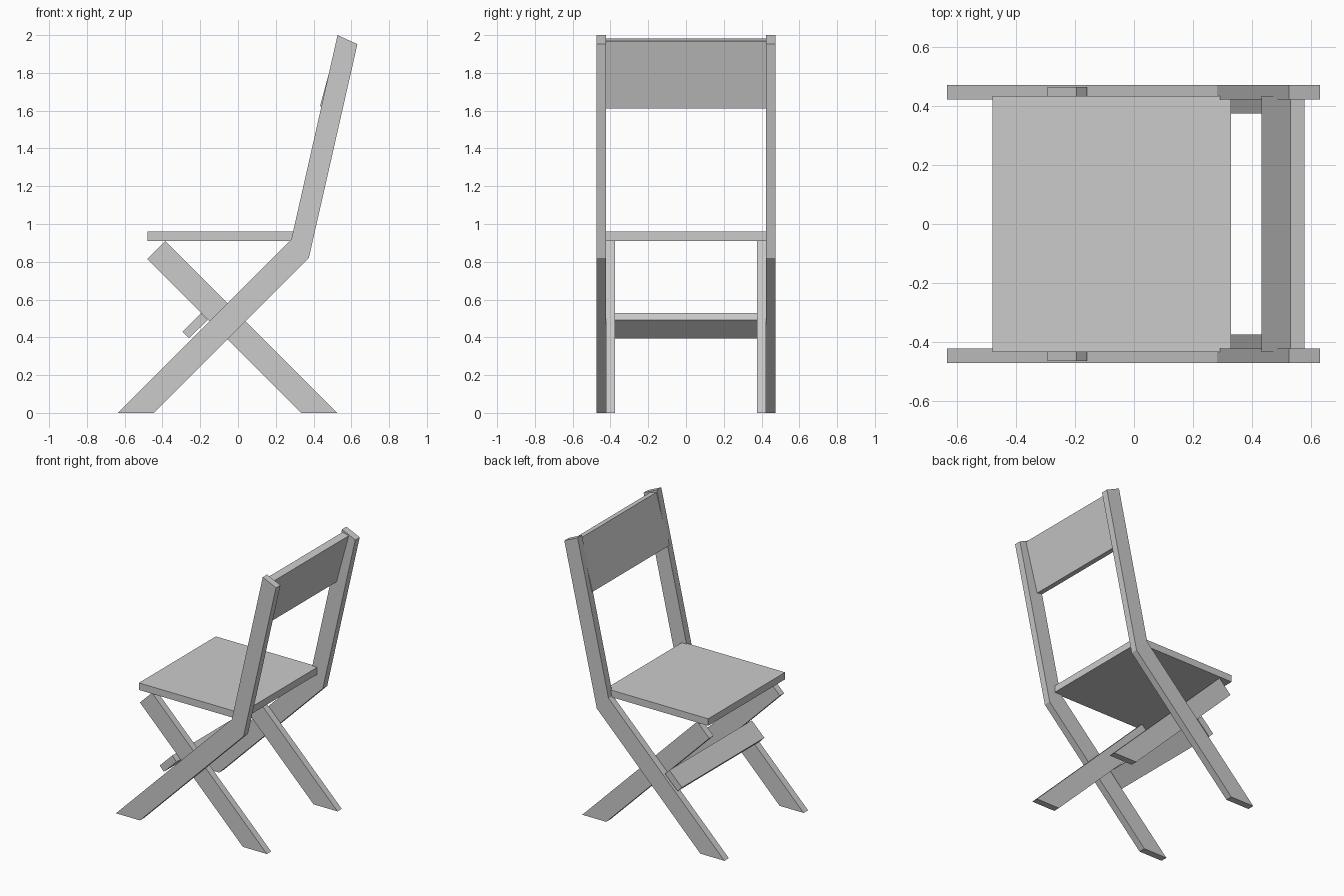
import bpy

if "Cube" in bpy.data.objects:
    bpy.data.objects.remove(bpy.data.objects["Cube"])


def extrude_profile(name, pts, y0, y1):
    """Solid made by sweeping an (x, z) outline from y0 to y1."""
    n = len(pts)
    verts = [(x, y0, z) for x, z in pts] + [(x, y1, z) for x, z in pts]
    faces = [tuple(range(n)), tuple(range(2 * n - 1, n - 1, -1))]
    faces += [(i, i + n, (i + 1) % n + n, (i + 1) % n) for i in range(n)]
    mesh = bpy.data.meshes.new(name)
    mesh.from_pydata(verts, [], faces)
    obj = bpy.data.objects.new(name, mesh)
    bpy.context.collection.objects.link(obj)
    return obj


# Side outlines, listed counter-clockwise as seen from the front
back_post = [(-0.635, 0), (-0.445, 0), (0.375, 0.82),
             (0.632, 1.952), (0.527, 2.0), (0.282, 0.917)]
cross_leg = [(0.335, 0), (0.525, 0), (-0.385, 0.91), (-0.48, 0.815)]
seat = [(-0.48, 0.91), (0.33, 0.91), (0.33, 0.96), (-0.48, 0.96)]
stretcher = [(-0.294, 0.43), (-0.26, 0.395), (-0.16, 0.492), (-0.195, 0.528)]
backrest = [(0.434, 1.624), (0.483, 1.612), (0.58, 1.968), (0.531, 1.981)]

# Outer bent posts and inner crossing legs on both sides
for side, s in (("left", -1), ("right", 1)):
    for name, outline, inner, outer in (("back_post", back_post, 0.423, 0.473),
                                        ("cross_leg", cross_leg, 0.375, 0.423)):
        y0, y1 = sorted((s * inner, s * outer))
        extrude_profile(f"{name}_{side}", outline, y0, y1)

# Seat board, lower stretcher and backrest panel span the width
extrude_profile("seat", seat, -0.435, 0.435)
extrude_profile("stretcher", stretcher, -0.466, 0.466)
extrude_profile("backrest", backrest, -0.435, 0.435)
